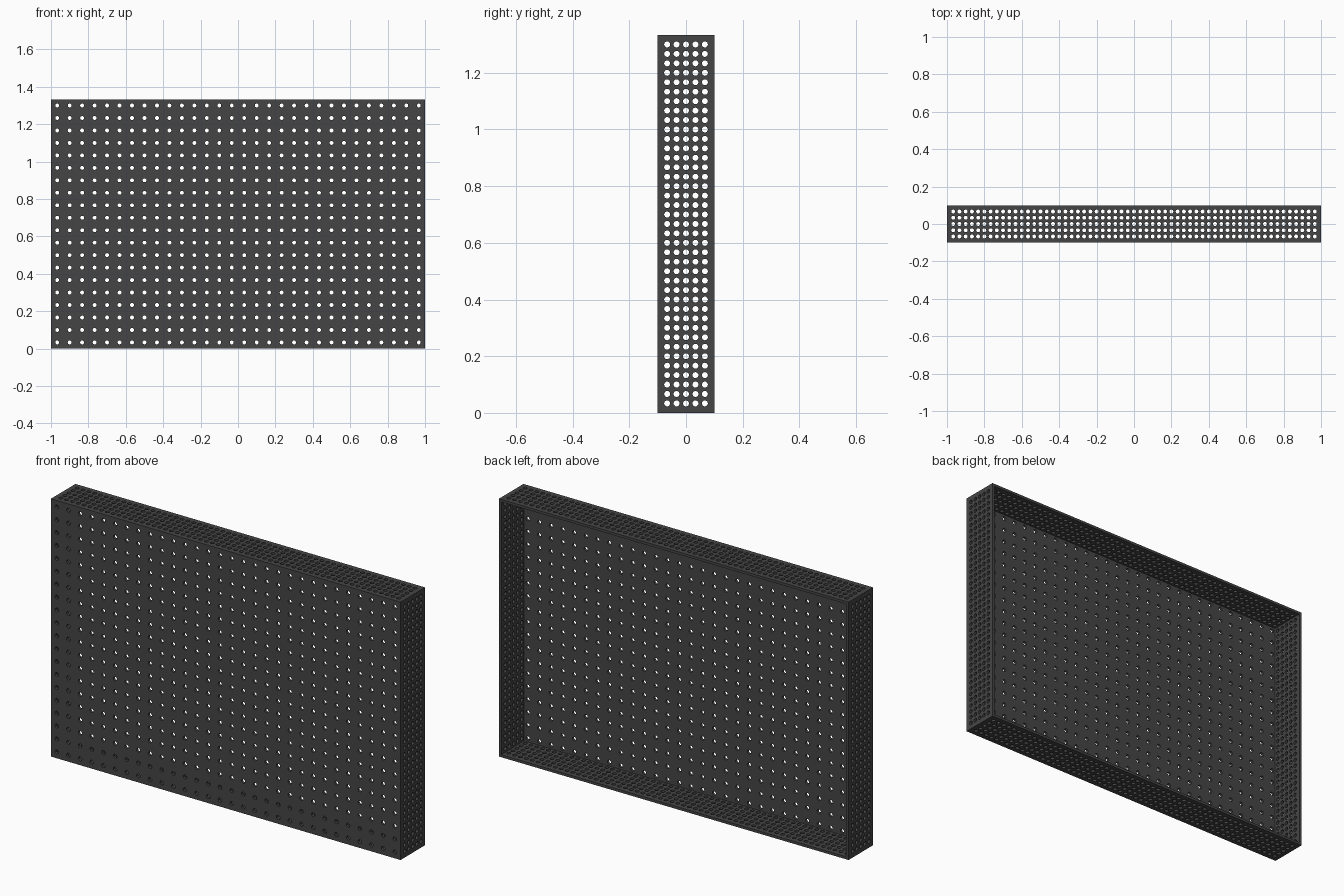
import bpy, bmesh
from math import cos, sin, pi
from mathutils import Vector

if "Cube" in bpy.data.objects:
    bpy.data.objects.remove(bpy.data.objects["Cube"])

W, D, H = 2.0, 0.2, 4 / 3      # overall size
T = 0.0133                     # sheet thickness
R = 0.0105                     # hole radius
SEG = 16                       # hole sides
WIDE, FINE = 1 / 15, 1 / 30    # hole pitches
X, Y, Z = Vector((1, 0, 0)), Vector((0, 1, 0)), Vector((0, 0, 1))

grey = bpy.data.materials.new("dark grey")
grey.use_nodes = True
grey.diffuse_color = (0.06, 0.06, 0.06, 1)
grey.node_tree.nodes["Principled BSDF"].inputs["Base Color"].default_value = grey.diffuse_color


def cells(lo, hi, mid, pitch, count):
    """Spans along one axis: (start, end, holed), with plain margins at both ends."""
    cuts = [mid + (i - count / 2) * pitch for i in range(count + 1)]
    spans = [(a, b, True) for a, b in zip(cuts, cuts[1:])]
    if cuts[0] - lo > 1e-4:
        spans.insert(0, (lo, cuts[0], False))
    if hi - cuts[-1] > 1e-4:
        spans.append((cuts[-1], hi, False))
    return spans


def panel(name, origin, u, v, u_cells, v_cells):
    """Perforated sheet whose outer face points along u x v."""
    bm = bmesh.new()

    def vert(a, b):
        return bm.verts.new(origin + u * a + v * b)

    for a0, a1, hole_a in u_cells:
        for b0, b1, hole_b in v_cells:
            corners = [vert(a1, b1), vert(a0, b1), vert(a0, b0), vert(a1, b0)]
            if not (hole_a and hole_b):
                bm.faces.new(corners)
                continue
            ca, cb = (a0 + a1) / 2, (b0 + b1) / 2
            ring = [vert(ca + R * cos(pi / 4 + 2 * pi * i / SEG),
                         cb + R * sin(pi / 4 + 2 * pi * i / SEG)) for i in range(SEG)]
            q = SEG // 4
            for k in range(4):
                arc = [ring[(k * q + i) % SEG] for i in range(q + 1)]
                bm.faces.new([corners[k], corners[(k + 1) % 4]] + arc[::-1])
    bmesh.ops.remove_doubles(bm, verts=bm.verts, dist=1e-5)
    mesh = bpy.data.meshes.new(name)
    bm.to_mesh(mesh)
    bm.free()
    mesh.materials.append(grey)
    obj = bpy.data.objects.new(name, mesh)
    bpy.context.collection.objects.link(obj)
    solid = obj.modifiers.new("thickness", "SOLIDIFY")
    solid.thickness = T
    solid.offset = -1


# Hole layouts along each axis
depth = cells(-D / 2 + T, D / 2, 0, FINE, 5)
height = cells(0, H, H / 2, FINE, 39)
length = cells(-W / 2 + T, W / 2 - T, 0, FINE, 59)

# Face sheet with a wide hole grid
panel("front_panel", Y * -D / 2, X, Z,
      cells(-W / 2, W / 2, 0, WIDE, 30), cells(0, H, H / 2, WIDE, 20))

# Four finely perforated walls, leaving the back open
panel("left_wall", X * W / 2, Y, Z, depth, height)
panel("right_wall", X * -W / 2, Z, Y, height, depth)
panel("top_wall", Z * H, X, Y, length, depth)
panel("bottom_wall", Vector(), Y, X, depth, length)
